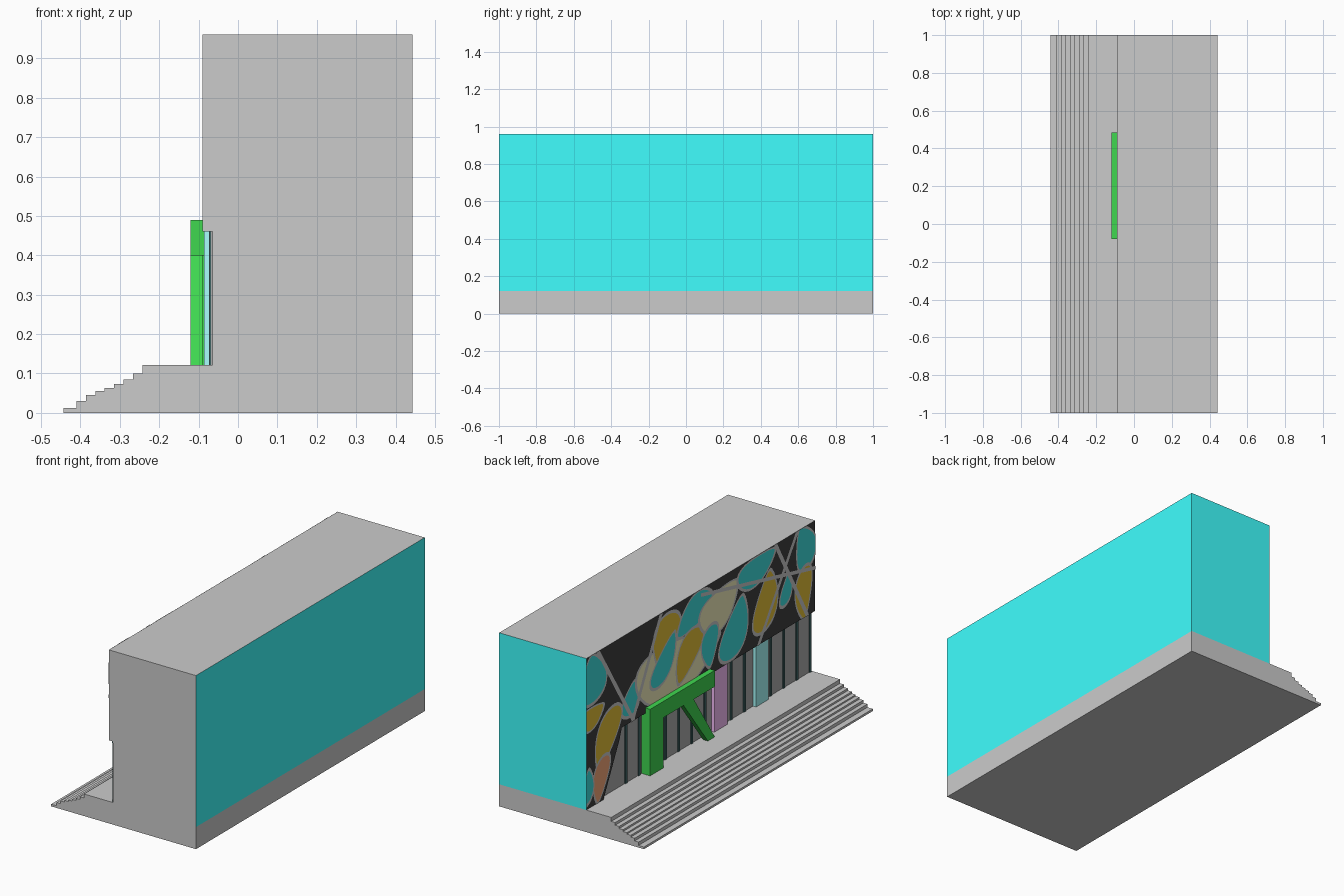
import bpy, bmesh, math
from mathutils import Vector

if "Cube" in bpy.data.objects:
    bpy.data.objects.remove(bpy.data.objects["Cube"])

FLOOR, SOFFIT, TOP = 0.122, 0.46, 0.96      # main heights
FACE, GLASS = -0.09, -0.065                 # facade plane and recessed glass plane


def material(name, r, g, b):
    m = bpy.data.materials.new(name)
    m.diffuse_color = (r, g, b, 1)
    m.use_nodes = True
    m.node_tree.nodes["Principled BSDF"].inputs["Base Color"].default_value = m.diffuse_color
    return m


CYAN = material("cyan", 0.05, 1, 1)
TEAL = material("teal", 0.05, 0.75, 0.75)
GOLD = material("gold", 0.8, 0.55, 0.04)
KHAKI = material("khaki", 0.9, 0.88, 0.52)
RUST = material("rust", 0.95, 0.4, 0.2)
BLACK = material("black", 0.05, 0.05, 0.05)
DARK = material("window_grey", 0.42, 0.42, 0.42)
MULLION = material("mullion", 0.05, 0.13, 0.13)
GREEN = material("green", 0.05, 0.68, 0.08)
PURPLE = material("purple", 0.95, 0.52, 0.97)
AQUA = material("aqua", 0.4, 1, 1)
GREY = material("grey", 0.8, 0.8, 0.8)


def finish(name, bm, mats):
    me = bpy.data.meshes.new(name)
    bm.to_mesh(me)
    bm.free()
    for m in mats:
        me.materials.append(m)
    ob = bpy.data.objects.new(name, me)
    bpy.context.collection.objects.link(ob)


def prism(name, verts, shift, mats, paint=None):
    """Extrude a planar outline; paint picks a material slot from a face normal."""
    bm = bmesh.new()
    f = bm.faces.new([bm.verts.new(v) for v in verts])
    r = bmesh.ops.extrude_face_region(bm, geom=[f])
    new = [g for g in r["geom"] if isinstance(g, bmesh.types.BMVert)]
    bmesh.ops.translate(bm, verts=new, vec=shift)
    bmesh.ops.recalc_face_normals(bm, faces=bm.faces)
    bm.normal_update()
    if paint:
        for f in bm.faces:
            f.material_index = paint(f.normal)
    finish(name, bm, mats)


def along_y(name, pts, mats, paint=None):
    prism(name, [(x, -1, z) for x, z in pts], (0, 2, 0), mats, paint)


def along_x(name, pts, x0, x1, mats, paint=None):
    """Facade outline in (u, z), where u runs from the y=+1 end."""
    prism(name, [(x0, 1 - u, z) for u, z in pts], (x1 - x0, 0, 0), mats, paint)


def bar(name, u, width, x0, mat, z0=FLOOR, z1=SOFFIT):
    along_x(name, [(u, z0), (u + width, z0), (u + width, z1), (u, z1)], x0, GLASS, [mat])


def flat(name, pts, x, mat):
    """Single face lying on the facade, turned outwards."""
    bm = bmesh.new()
    f = bm.faces.new([bm.verts.new((x, 1 - u, z)) for u, z in pts])
    f.normal_update()
    if f.normal.x > 0:
        f.normal_flip()
    finish(name, bm, [mat])


# Stepped plinth
heights = [.012, .03, .045, .055, .063, .073, .085, .1, FLOOR]
outline, low = [], 0
for i, z in enumerate(heights):
    x = -.443 if i == 0 else -.41 + .0239 * (i - 1)
    outline += [(x, low), (x, z)]
    low = z
along_y("stepped_plinth", outline + [(.443, FLOOR), (.443, 0)], [])

# Main block with overhanging upper facade, cyan rear and one cyan end
along_y("main_block", [(GLASS, FLOOR), (GLASS, SOFFIT), (FACE, SOFFIT), (FACE, TOP),
                       (.443, TOP), (.443, FLOOR)], [GREY, CYAN],
        lambda n: 1 if n.y > .9 or n.x > .9 else 0)

# Tapered pier carrying the mural down to the floor
along_x("corner_pier", [(0, FLOOR), (.15, FLOOR), (.29, .4), (.31, SOFFIT), (0, SOFFIT)],
        FACE, GLASS, [BLACK, CYAN], lambda n: 1 if n.y > .99 else 0)

# Recessed glazing and mullions
bar("glazing", .1, 1.895, GLASS - .003, DARK)
bar("glazing_head", .3, 1.695, GLASS - .008, MULLION, SOFFIT - .012)
for k in range(15):
    bar("mullion", 1.977 - .115 * k, .016, GLASS - .008, MULLION)

# Black mural backing
flat("mural_backing", [(0, SOFFIT), (2, SOFFIT), (2, TOP), (0, TOP)], FACE - .0004, BLACK)

# Straight grey bands across the mural
for u0, u1 in [(.1, .41), (.65, .4), (1.65, 1.93), (1.84, 1.5)]:
    flat("mural_band", [(u0 - .014, TOP), (u0 + .014, TOP),
                        (u1 + .014, SOFFIT), (u1 - .014, SOFFIT)], FACE - .0032, GREY)
flat("mural_band", [(1, .92), (2, .69), (2, .71), (1, .94)], FACE - .0032, GREY)


def leaf(u, z, length, width, tilt, edge):
    """Bent teardrop, its point at the tilt direction, clipped to the mural."""
    c, s = math.cos(math.radians(tilt)), math.sin(math.radians(tilt))
    low_z = FLOOR if u < .25 else SOFFIT
    pts = []
    for k in range(36):
        a = math.tau * k / 36
        p = (length + edge * 1.5) * math.cos(a)
        q = (width + edge) * math.sin(a) * (.35 + .65 * abs(math.sin(a / 2)))
        q += .3 * width * math.cos(a) ** 2
        pts.append((min(max(u + p * c - q * s, 0), 2),
                    min(max(z + p * s + q * c, low_z), TOP)))
    return pts


# Curved mural patches: colour, centre u and z, half length, half width, tilt
patches = [
    (TEAL, .07, .82, .13, .13, 80), (GOLD, .05, .61, .1, .07, 10),
    (TEAL, .4, .58, .09, .08, 60), (GOLD, .17, .46, .17, .1, 240),
    (RUST, .12, .25, .12, .07, 250), (TEAL, .02, .24, .09, .05, 80),
    (KHAKI, .8, .6, .36, .19, 0), (GOLD, .68, .81, .14, .12, 240),
    (TEAL, .69, .68, .15, .08, 50), (TEAL, .94, .86, .16, .1, 200),
    (GOLD, .88, .65, .15, .1, 230), (KHAKI, 1.17, .79, .17, .13, 20),
    (TEAL, 1.07, .62, .11, .08, 260), (TEAL, 1.31, .62, .17, .12, 60),
    (TEAL, 1.49, .88, .16, .09, 10), (GOLD, 1.58, .67, .16, .11, 70),
    (TEAL, 1.92, .85, .12, .1, 100), (GOLD, 1.89, .6, .14, .08, 265),
    (TEAL, 1.75, .67, .08, .05, 70),
]
for i, (mat, *shape) in enumerate(patches):
    x = FACE - .0008 - .0001 * i
    flat("patch_outline", leaf(*shape, .012), x, GREY)
    flat("mural_patch", leaf(*shape, 0), x - .00006, mat)

# Green entrance frame: post, beam and raking brace
bar("frame_post", .515, .115, -.12, GREEN, FLOOR, .49)
bar("frame_beam", .6, .48, -.12, GREEN, .4, .49)
along_x("frame_brace", [(.8, .41), (.89, .41), (1.08, FLOOR), (1.02, FLOOR)],
        -.12, FACE, [GREEN])

# Coloured banner columns in the recess
bar("purple_column", 1.125, .115, -.086, PURPLE)
bar("aqua_column", 1.49, .11, -.086, AQUA)
